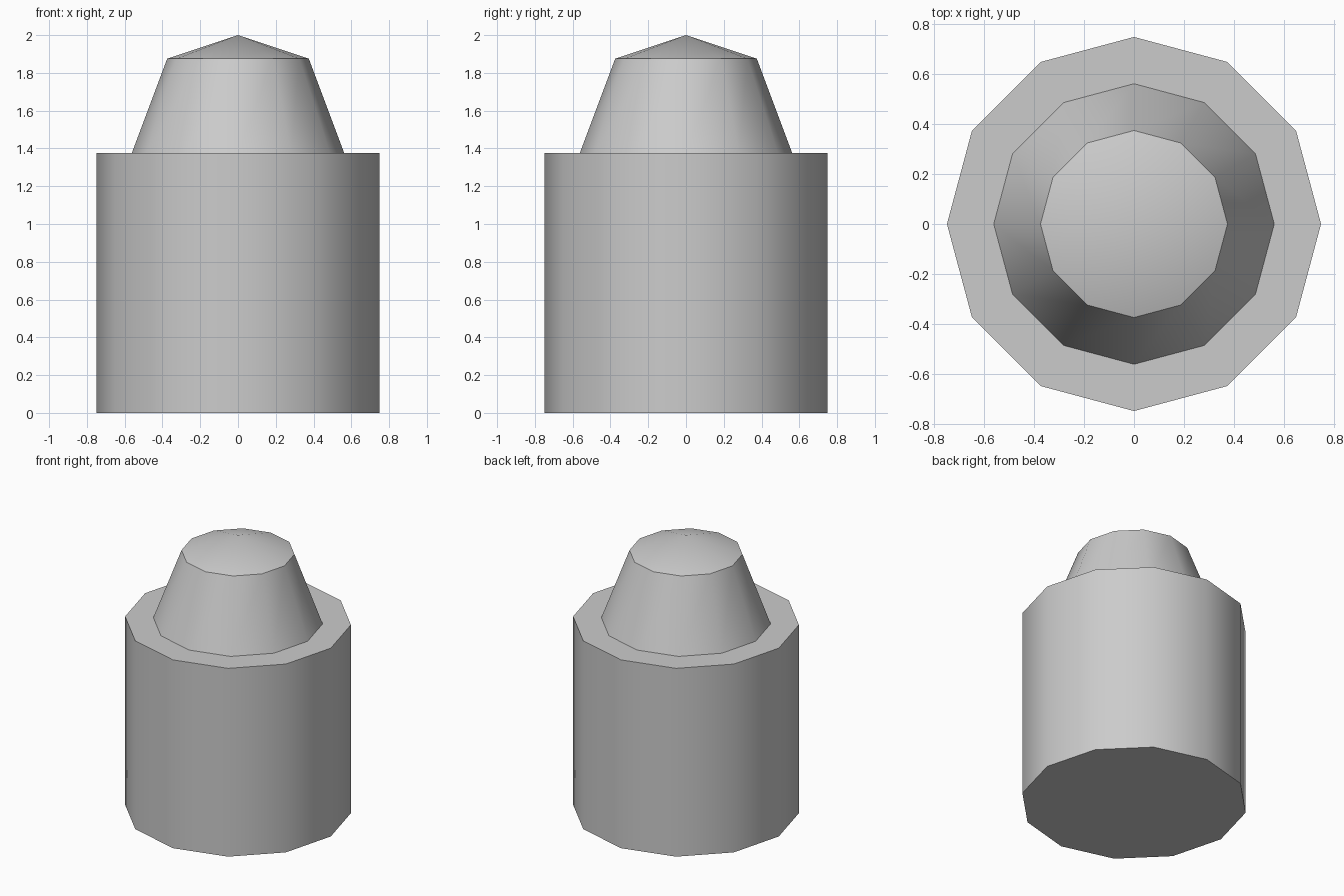
import bpy, bmesh, math

if "Cube" in bpy.data.objects:
    bpy.data.objects.remove(bpy.data.objects["Cube"])

SIDES = 12
# Half profile (radius, height): body, shoulder, tapered neck, shallow tip
PROFILE = [(0.75, 0), (0.75, 1.375), (0.5625, 1.375), (0.375, 1.875)]
TIP = 2.0

grey = bpy.data.materials.new("light_grey")
grey.diffuse_color = (0.6, 0.6, 0.6, 1)
grey.use_nodes = True
grey.node_tree.nodes["Principled BSDF"].inputs["Base Color"].default_value = grey.diffuse_color

bm = bmesh.new()
rings = [[bm.verts.new((r * math.cos(math.tau * i / SIDES),
                        r * math.sin(math.tau * i / SIDES), z))
          for i in range(SIDES)] for r, z in PROFILE]

# Walls between neighbouring rings
for a, b in zip(rings, rings[1:]):
    for i in range(SIDES):
        j = (i + 1) % SIDES
        bm.faces.new((a[i], a[j], b[j], b[i]))

# Flat base and pointed tip
bm.faces.new(rings[0][::-1])
apex = bm.verts.new((0, 0, TIP))
for i in range(SIDES):
    bm.faces.new((rings[-1][i], rings[-1][(i + 1) % SIDES], apex))

mesh = bpy.data.meshes.new("stepped_peg")
bm.to_mesh(mesh)
bm.free()
mesh.materials.append(grey)
peg = bpy.data.objects.new("stepped_peg", mesh)
bpy.context.collection.objects.link(peg)

# Smooth around the sides, crisp at the rims
bpy.context.view_layer.objects.active = peg
peg.select_set(True)
bpy.ops.object.shade_smooth_by_angle(angle=math.radians(40))
